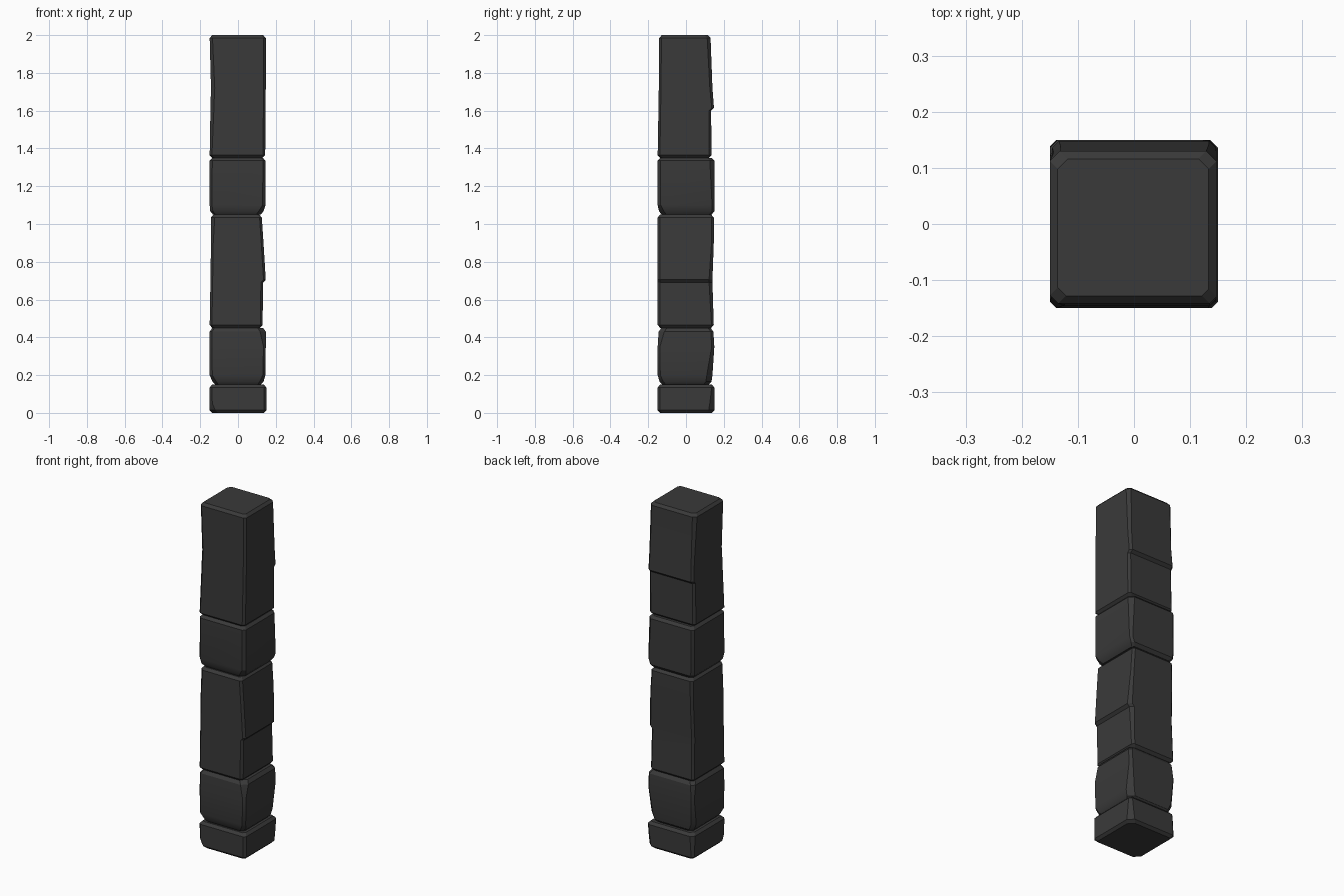
import bpy
import bmesh

cube = bpy.data.objects.get("Cube")
if cube:
    bpy.data.objects.remove(cube, do_unlink=True)

# Dark stone material
stone = bpy.data.materials.new("dark_stone")
stone.use_nodes = True
colour = (0.042, 0.042, 0.042, 1)
stone.diffuse_color = colour
bsdf = stone.node_tree.nodes["Principled BSDF"]
bsdf.inputs["Base Color"].default_value = colour
bsdf.inputs["Roughness"].default_value = 0.9


def ring(bm, z, x0, x1, y0, y1, cuts):
    """Rectangle with four chamfered corners, starting front left of the viewer."""
    a, b, c, d = cuts
    points = [(x0, y0 + a), (x0 + a, y0), (x1 - b, y0), (x1, y0 + b),
              (x1, y1 - c), (x1 - c, y1), (x0 + d, y1), (x0, y1 - d)]
    return [bm.verts.new((x, y, z)) for x, y in points]


def block(name, bottom, top, levels, edge=0.014):
    """Stone block lofted through its levels, with worn top and bottom edges.
    Each level is height, x range, y range and four corner cuts."""
    bm = bmesh.new()

    def cap(z, level):
        _, x0, x1, y0, y1, cuts = level
        return ring(bm, z, x0 + edge, x1 - edge, y0 + edge, y1 - edge, cuts)

    rings = [cap(bottom, levels[0])]
    rings += [ring(bm, *level) for level in levels]
    rings.append(cap(top, levels[-1]))
    bm.faces.new(list(reversed(rings[0])))
    bm.faces.new(rings[-1])
    for low, high in zip(rings, rings[1:]):
        for i in range(len(low)):
            j = (i + 1) % len(low)
            bm.faces.new((low[i], low[j], high[j], high[i]))
    bmesh.ops.recalc_face_normals(bm, faces=bm.faces)
    mesh = bpy.data.meshes.new(name)
    bm.to_mesh(mesh)
    bm.free()
    mesh.materials.append(stone)
    obj = bpy.data.objects.new(name, mesh)
    bpy.context.collection.objects.link(obj)
    return obj


S = 0.15                       # half width of the pillar
EVEN = (0.012,) * 4            # plain corner wear

blocks = [
    # Low footing, chipped near the ground
    block("base_block", 0, 0.15, [
        (0.014, -S, S, -S, S, (0.03, 0.012, 0.03, 0.014)),
        (0.05, -S, S, -S, S, (0.014, 0.012, 0.024, 0.014)),
        (0.135, -S, S, -S, S, (0.012, 0.012, 0.014, 0.02))]),
    # Cubic block with deeply worn corners
    block("lower_block", 0.15, 0.45, [
        (0.165, -0.135, 0.135, -0.14, 0.135, (0.02, 0.02, 0.03, 0.02)),
        (0.2, -S, 0.145, -S, 0.14, (0.014, 0.014, 0.03, 0.02)),
        (0.35, -S, 0.147, -S, S, (0.012, 0.012, 0.014, 0.012)),
        (0.43, -S, 0.147, -0.145, 0.145, (0.012, 0.03, 0.014, 0.02))]),
    # Tall block with a split ledge on one side
    block("middle_block", 0.45, 1.05, [
        (0.465, -S, 0.13, -S, 0.147, EVEN),
        (0.69, -0.146, 0.133, -S, 0.14, (0.012, 0.012, 0.018, 0.012)),
        (0.705, -0.146, 0.147, -S, 0.14, (0.012, 0.012, 0.018, 0.012)),
        (0.9, -0.143, 0.135, -S, 0.147, EVEN),
        (1.035, -0.143, 0.126, -S, 0.147, (0.02, 0.012, 0.012, 0.014))]),
    # Upper cubic block
    block("upper_block", 1.05, 1.35, [
        (1.068, -0.147, 0.135, -0.143, S, (0.014, 0.025, 0.012, 0.016)),
        (1.1, -S, 0.146, -S, S, (0.012, 0.016, 0.012, 0.012)),
        (1.335, -S, 0.146, -S, S, (0.014, 0.014, 0.024, 0.014))]),
    # Tall top block, tapering, with a split ledge at the back
    block("top_block", 1.35, 2, [
        (1.364, -S, 0.144, -S, 0.135, EVEN),
        (1.6, -0.146, 0.146, -0.146, 0.133, (0.018, 0.012, 0.012, 0.012)),
        (1.615, -0.146, 0.146, -0.146, 0.148, (0.018, 0.012, 0.012, 0.012)),
        (1.72, -0.143, 0.147, -0.144, 0.14, (0.02, 0.012, 0.014, 0.012)),
        (1.985, -S, 0.147, -0.142, 0.13, (0.015, 0.012, 0.018, 0.018))]),
]

bpy.ops.object.select_all(action="DESELECT")
for obj in blocks:
    obj.select_set(True)
bpy.context.view_layer.objects.active = blocks[0]
bpy.ops.object.shade_smooth_by_angle(angle=0.5)
